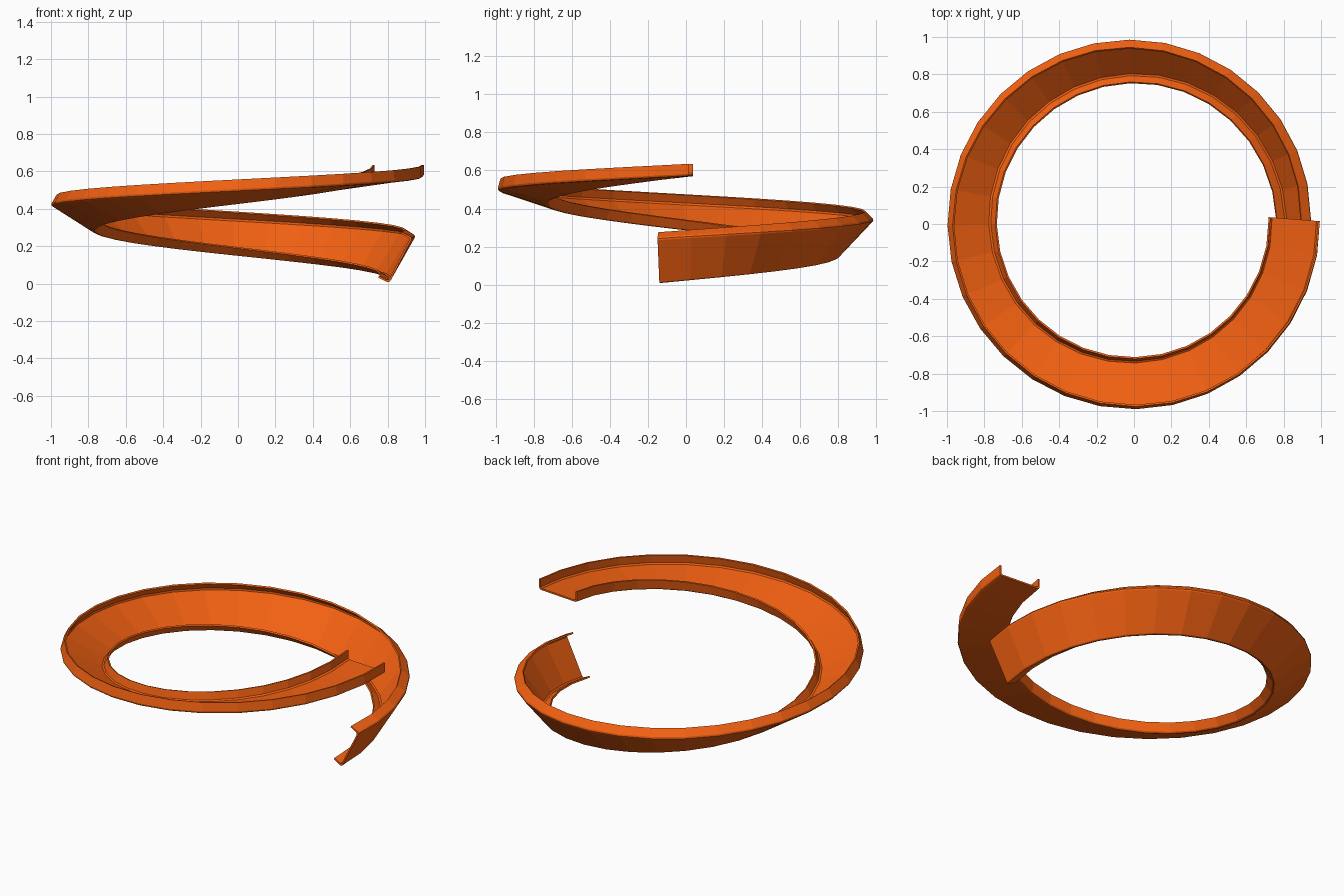
import bpy, bmesh, math

if "Cube" in bpy.data.objects:
    bpy.data.objects.remove(bpy.data.objects["Cube"])

SEGS = 33                       # path segments, 32 per full turn
STEP = 2 * math.pi / 32
START = math.radians(-10.2)
RADIUS, CX, CY = 0.863, -0.006, 0.01
Z0, Z1 = 0.138, 0.601
BANK0 = math.radians(62.5)

# U-shaped channel section: (outward, upward) from its middle
half = [(0.124, -0.031), (0.132, -0.028), (0.137, -0.019), (0.137, 0.034),
        (0.127, 0.034), (0.127, -0.013), (0.119, -0.021)]
profile = half + [(-u, v) for u, v in reversed(half)]
n = len(profile)

# banked helical chute, levelling out towards the top
bm = bmesh.new()
rings = []
for i in range(SEGS + 1):
    t = i / SEGS
    a = START + i * STEP
    bank = BANK0 * (1 - t)
    # end sections sit square to their neighbouring straight segment
    yaw = a + (STEP / 2 if i == 0 else -STEP / 2 if i == SEGS else 0)
    px, py = CX + RADIUS * math.cos(a), CY + RADIUS * math.sin(a)
    z = Z0 + (Z1 - Z0) * t
    ring = []
    for u, v in profile:
        out = u * math.cos(bank) - v * math.sin(bank)
        up = u * math.sin(bank) + v * math.cos(bank)
        ring.append(bm.verts.new((px + out * math.cos(yaw),
                                  py + out * math.sin(yaw), z + up)))
    rings.append(ring)

for r0, r1 in zip(rings, rings[1:]):
    for k in range(n):
        j = (k + 1) % n
        bm.faces.new((r0[k], r0[j], r1[j], r1[k]))

# end caps
bm.faces.new(rings[0])
bm.faces.new(rings[-1])
bmesh.ops.recalc_face_normals(bm, faces=bm.faces)

mesh = bpy.data.meshes.new("spiral_chute")
bm.to_mesh(mesh)
bm.free()
chute = bpy.data.objects.new("spiral_chute", mesh)
bpy.context.collection.objects.link(chute)

mat = bpy.data.materials.new("orange")
mat.diffuse_color = (0.9, 0.12, 0.006, 1)
mat.use_nodes = True
mat.node_tree.nodes["Principled BSDF"].inputs["Base Color"].default_value = mat.diffuse_color
mesh.materials.append(mat)
